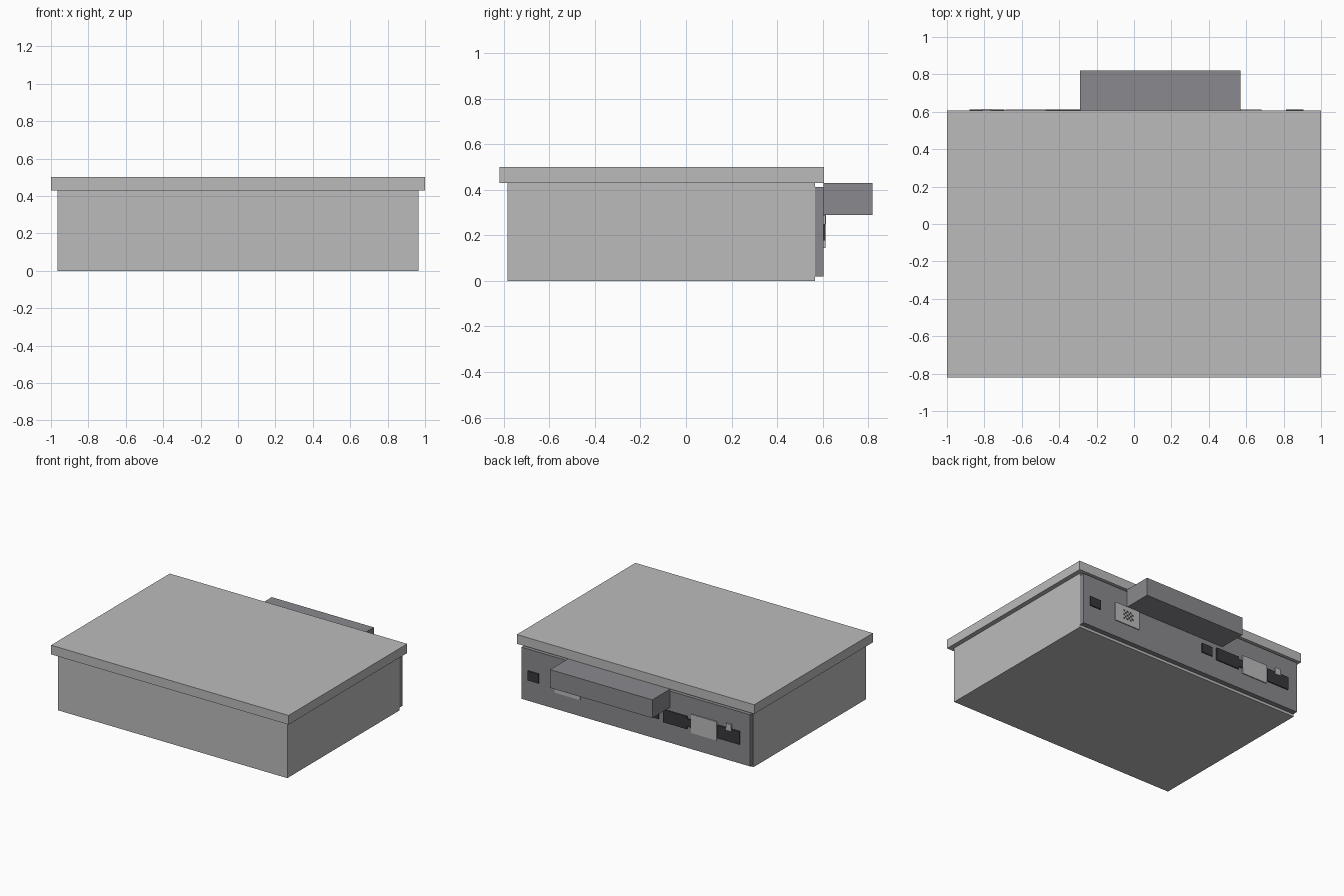
import bpy
import bmesh
from mathutils import Vector

cube = bpy.data.objects.get("Cube")
if cube:
    bpy.data.objects.remove(cube, do_unlink=True)


def material(name, color):
    mat = bpy.data.materials.new(name)
    mat.use_nodes = True
    mat.diffuse_color = (*color, 1)
    bsdf = next(n for n in mat.node_tree.nodes if n.type == 'BSDF_PRINCIPLED')
    bsdf.inputs["Base Color"].default_value = (*color, 1)
    return mat


light = material("light_grey", (0.5, 0.5, 0.5))
mid = material("mid_grey", (0.255, 0.25, 0.27))
dark = material("dark_grey", (0.04, 0.04, 0.045))


def build(name, mat, boxes):
    """One object made of boxes given as (x range, y range, z range)."""
    bm = bmesh.new()
    for ranges in boxes:
        verts = bmesh.ops.create_cube(bm, size=1)["verts"]
        for v in verts:
            v.co = Vector([(lo + hi) / 2 + c * (hi - lo)
                           for (lo, hi), c in zip(ranges, v.co)])
    mesh = bpy.data.meshes.new(name)
    bm.to_mesh(mesh)
    bm.free()
    mesh.materials.append(mat)
    obj = bpy.data.objects.new(name, mesh)
    bpy.context.collection.objects.link(obj)
    return obj


BACK = 0.605            # outer face of the rear panel
PLATE = (BACK, 0.612)   # thin plates on the panel
PORT = (BACK, 0.613)

# Main enclosure
build("body", light, [((-0.965, 0.965), (-0.785, 0.567), (0, 0.43))])
build("lid", light, [((-1, 1), (-0.82, 0.607), (0.43, 0.5))])
build("rear_panel", mid, [((-0.963, 0.963), (0.567, BACK), (0.02, 0.413))])
build("rear_housing", mid, [((-0.29, 0.57), (BACK, 0.82), (0.29, 0.429))])

# Small square sockets
for name, x in (("left_socket", 0.86), ("middle_socket", -0.15)):
    build(name, dark, [((x - 0.046, x + 0.046), PORT, (0.178, 0.25))])

# Light connector plates
for name, x in (("left_plate", 0.573), ("right_plate", -0.578)):
    build(name, light, [((x - 0.108, x + 0.108), PLATE, (0.145, 0.288))])

# Checkered socket on the left plate
cell = 0.015
build("plate_grille", dark, [
    ((0.52 + i * cell, 0.52 + (i + 1) * cell), PORT,
     (0.18 + j * cell, 0.18 + (j + 1) * cell))
    for i in range(6) for j in range(5) if (i + j) % 2])

# Wide sockets
build("wide_socket", dark, [
    ((-0.435, -0.235), PORT, (0.165, 0.262)),
    ((-0.47, -0.435), PORT, (0.185, 0.245))])
build("end_socket", dark, [((-0.88, -0.693), PORT, (0.165, 0.265))])
build("socket_latch", light, [((-0.81, -0.765), (BACK, 0.614), (0.25, 0.3))])
